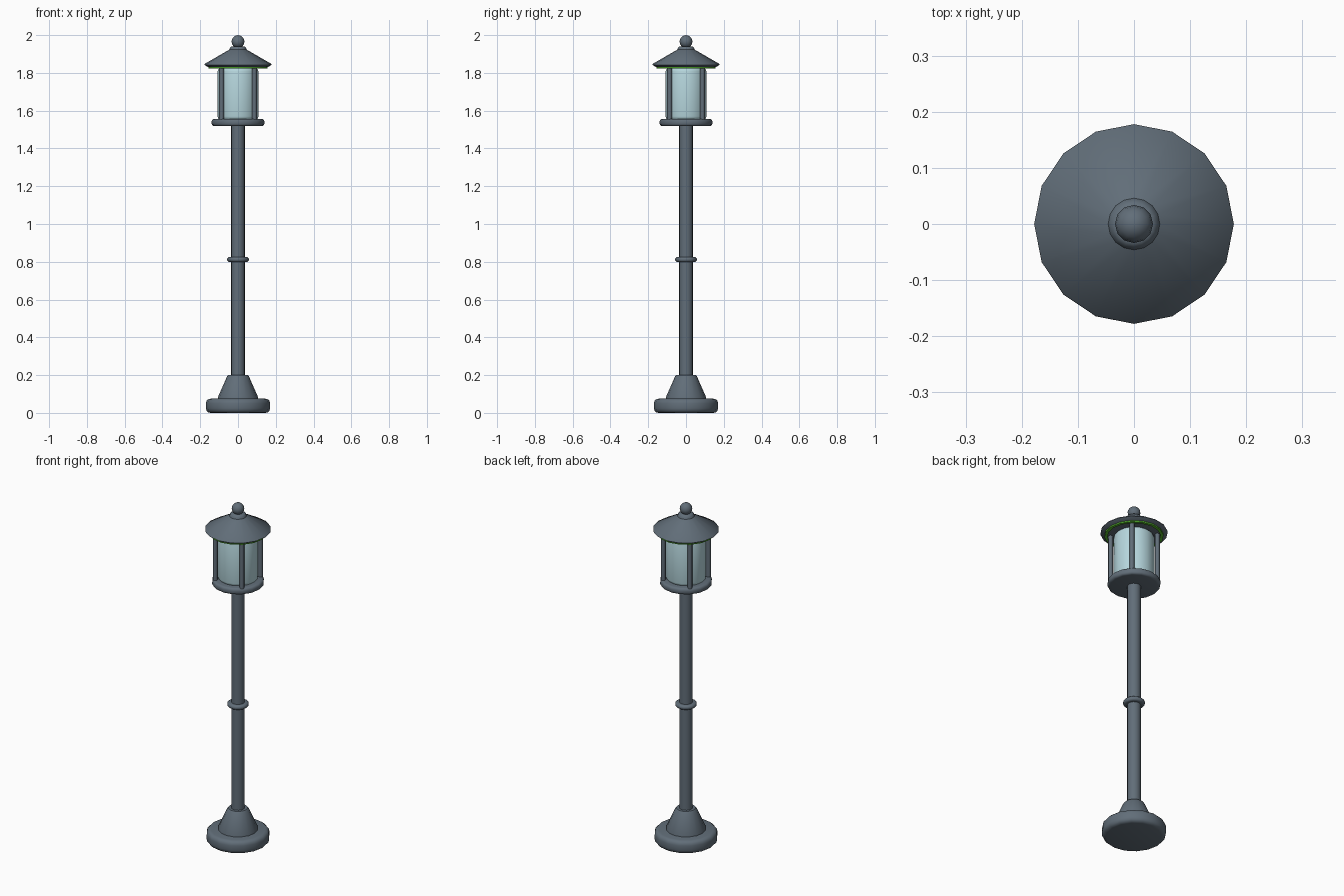
import bpy
import bmesh
from math import sin, cos, pi, radians
from mathutils import Matrix

cube = bpy.data.objects.get("Cube")
if cube:
    bpy.data.objects.remove(cube, do_unlink=True)


def material(name, rgb):
    mat = bpy.data.materials.new(name)
    mat.use_nodes = True
    colour = (*rgb, 1)
    mat.diffuse_color = colour
    mat.node_tree.nodes["Principled BSDF"].inputs["Base Color"].default_value = colour
    return mat


METAL = material("slate metal", (0.12, 0.155, 0.19))
GLASS = material("pale blue glass", (0.47, 0.68, 0.73))
GREEN = material("green trim", (0.10, 0.50, 0.03))


def finish(name, bm, mat, angle=40):
    """Turn a bmesh into a smooth shaded object that keeps sharp edges."""
    bmesh.ops.recalc_face_normals(bm, faces=bm.faces)
    mesh = bpy.data.meshes.new(name)
    bm.to_mesh(mesh)
    bm.free()
    mesh.materials.append(mat)
    obj = bpy.data.objects.new(name, mesh)
    bpy.context.collection.objects.link(obj)
    bpy.ops.object.select_all(action="DESELECT")
    obj.select_set(True)
    bpy.context.view_layer.objects.active = obj
    bpy.ops.object.shade_smooth_by_angle(angle=radians(angle))
    return obj


def lathe(name, profile, mat, sides=16, closed=False, angle=40):
    """Spin (radius, height) points around z; ends are capped unless closed."""
    bm = bmesh.new()
    rings = [[bm.verts.new((r * cos(2 * pi * i / sides), r * sin(2 * pi * i / sides), z))
              for i in range(sides)] for r, z in profile]
    pairs = list(zip(rings, rings[1:]))
    if closed:
        pairs.append((rings[-1], rings[0]))
    else:
        bm.faces.new(rings[0])
        bm.faces.new(rings[-1])
    for low, high in pairs:
        for i in range(sides):
            j = (i + 1) % sides
            bm.faces.new((low[i], low[j], high[j], high[i]))
    return finish(name, bm, mat, angle)


def rounded_disc(radius, low, high, bevel, steps=3):
    """Profile of a drum with rounded rims."""
    arc = [(radius - bevel + bevel * sin(a), bevel * (1 - cos(a)))
           for a in (pi / 2 * k / steps for k in range(steps + 1))]
    return [(r, low + d) for r, d in arc] + [(r, high - d) for r, d in reversed(arc)]


# Foot and post
lathe("base_plate", rounded_disc(0.17, 0, 0.075, 0.024), METAL)
lathe("base_cone", [(0.107, 0.07), (0.107, 0.082), (0.058, 0.193), (0.052, 0.2)], METAL)
lathe("post", [(0.036, 0.19), (0.036, 1.53)], METAL)
lathe("post_collar", rounded_disc(0.058, 0.799, 0.825, 0.012), METAL)

# Lantern body
lathe("lantern_tray", rounded_disc(0.14, 1.518, 1.556, 0.014), METAL)
lathe("lantern_glass", rounded_disc(0.108, 1.55, 1.828, 0.02), GLASS)

# Four slim uprights on the diagonals
for side_x, x in (("left", 1), ("right", -1)):
    for side_y, y in (("front", -1), ("back", 1)):
        bm = bmesh.new()
        bmesh.ops.create_cone(bm, cap_ends=True, segments=8, radius1=0.013, radius2=0.013,
                              depth=0.29, matrix=Matrix.Translation((x * 0.087, y * 0.087, 1.692)))
        finish(f"{side_y}_{side_x}_upright", bm, METAL, 50)

# Roof with a tucked-in underside and a green trim ring
lathe("roof", [(0.145, 1.829), (0.16, 1.831), (0.178, 1.843), (0.176, 1.848),
               (0.046, 1.923), (0.042, 1.935), (0.034, 1.941)], METAL)
lathe("roof_trim", [(0.14, 1.823), (0.156, 1.823), (0.156, 1.834), (0.14, 1.834)],
      GREEN, closed=True)

# Ball finial
bm = bmesh.new()
bmesh.ops.create_uvsphere(bm, u_segments=12, v_segments=8, radius=0.034,
                          matrix=Matrix.Translation((0, 0, 1.966)))
finish("finial", bm, METAL, 60)
